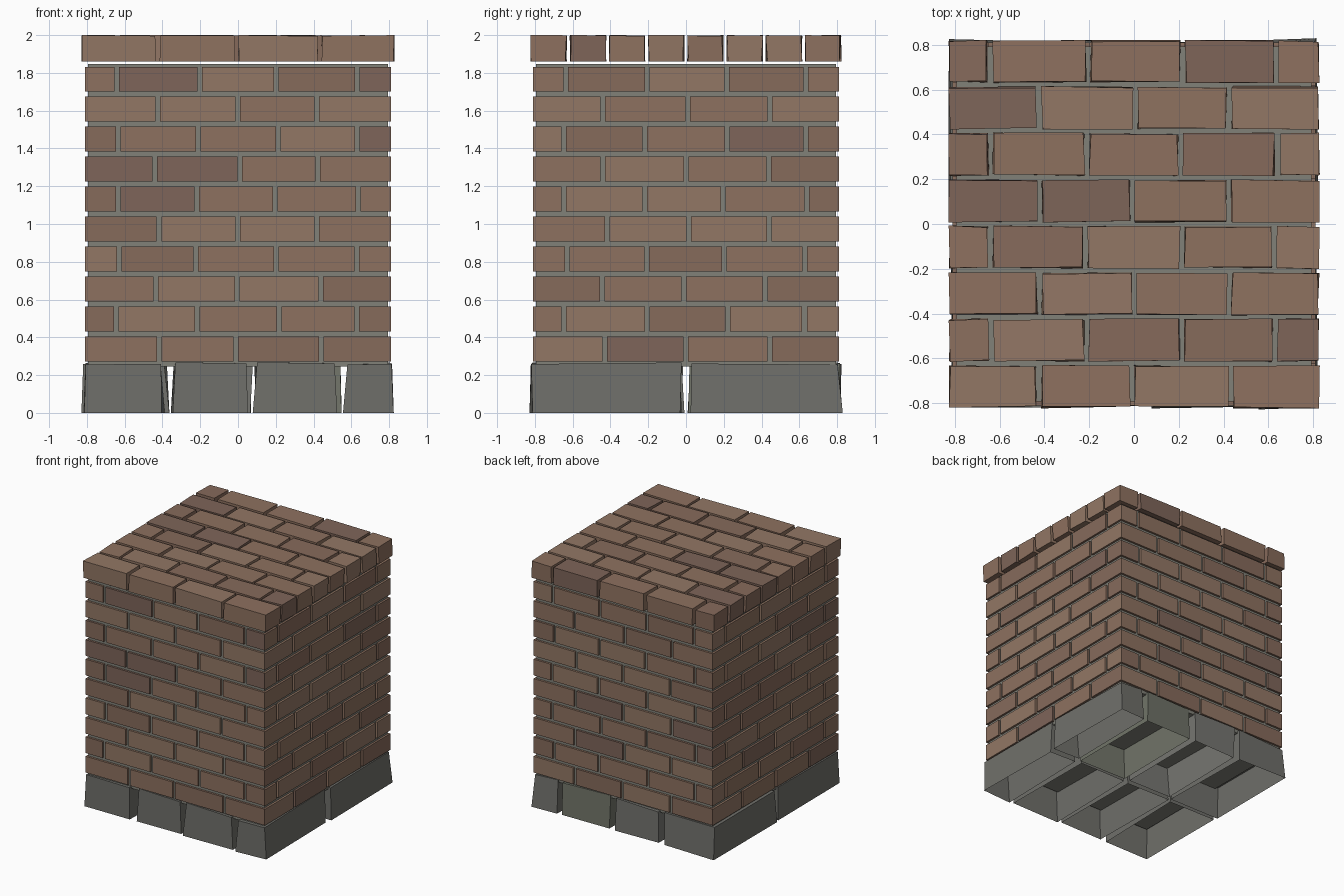
import bpy, bmesh, random
from mathutils import Vector

if "Cube" in bpy.data.objects:
    bpy.data.objects.remove(bpy.data.objects["Cube"])

random.seed(7)


def material(name, rgb):
    m = bpy.data.materials.new(name)
    m.diffuse_color = (*rgb, 1)
    m.use_nodes = True
    m.node_tree.nodes["Principled BSDF"].inputs["Base Color"].default_value = m.diffuse_color
    return m


BRICKS = [material("brick_%d" % i, c) for i, c in enumerate([
    (0.27, 0.165, 0.115), (0.24, 0.145, 0.105), (0.29, 0.185, 0.13), (0.21, 0.13, 0.10)])]
MORTAR = [material("mortar", (0.22, 0.22, 0.19))]
STONES = [material("stone_%d" % i, c) for i, c in enumerate([
    (0.18, 0.18, 0.165), (0.16, 0.16, 0.145), (0.165, 0.175, 0.14)])]


def block(bm, lo, hi, jitter=0.0, taper=0.0, tone=0, bottom=True):
    """Box from lo to hi; corners randomly pulled inwards, top optionally narrowed."""
    def pull():
        return random.uniform(0, jitter)
    v = []
    for z in (0, 1):
        for x, y in ((0, 0), (1, 0), (1, 1), (0, 1)):
            t = taper * z
            v.append(bm.verts.new((
                hi[0] - pull() - t if x else lo[0] + pull() + t,
                hi[1] - pull() - t if y else lo[1] + pull() + t,
                hi[2] - pull() * 0.5 if z else lo[2])))
    quads = [(4, 5, 6, 7), (0, 1, 5, 4), (1, 2, 6, 5), (2, 3, 7, 6), (3, 0, 4, 7)]
    if bottom:
        quads.append((3, 2, 1, 0))
    for q in quads:
        bm.faces.new([v[i] for i in q]).material_index = tone


def finish(name, bm, mats):
    me = bpy.data.meshes.new(name)
    bm.to_mesh(me)
    bm.free()
    for m in mats:
        me.materials.append(m)
    ob = bpy.data.objects.new(name, me)
    bpy.context.collection.objects.link(ob)


def spans(half, odd, gap, wobble):
    """Start/end of each brick along one running-bond row."""
    seams = [-0.64, -0.21, 0.21, 0.635] if odd else [-0.43, 0.0, 0.43]
    cuts = [s + random.uniform(-wobble, wobble) for s in seams]
    starts = [-half] + [c + gap / 2 for c in cuts]
    ends = [c - gap / 2 for c in cuts] + [half]
    return list(zip(starts, ends))


def tone():
    return random.choices(range(4), (4, 3, 3, 1))[0]


# Mortar core
bm = bmesh.new()
block(bm, (-0.793, -0.793, 0.245), (0.793, 0.793, 1.848))
finish("mortar_core", bm, MORTAR)

# Wall bricks: ten running-bond courses around four sides
OUT, DEPTH, END = 0.81, 0.1, 0.807
for c in range(10):
    bm = bmesh.new()
    z0 = 0.273 + c * 0.1586
    z1 = z0 + 0.132
    for side in (-1, 1):
        d0, d1 = sorted((side * OUT, side * (OUT - DEPTH)))
        for a, b in spans(END, c % 2, 0.024, 0.014):
            block(bm, (a, d0, z0), (b, d1, z1), tone=tone())
        for a, b in spans(END, c % 2, 0.024, 0.014):
            block(bm, (d0, a, z0), (d1, b, z1), tone=tone())
    finish("brick_course_%d" % (c + 1), bm, BRICKS)

# Cap: eight rows of loose, slightly crooked bricks
bm = bmesh.new()
pitch = 1.66 / 8
for r in range(8):
    y0 = -0.83 + r * pitch
    for a, b in spans(0.83, r % 2, 0.014, 0.008):
        block(bm, (a, y0 + 0.006, 1.86), (b, y0 + pitch - 0.006, 2.0),
              jitter=0.011, tone=tone())
finish("cap_bricks", bm, BRICKS)

# Base: two rows of four rough stones, hollow underneath
bm = bmesh.new()
columns = [(-0.83, -0.385), (-0.36, 0.06), (0.075, 0.54), (0.55, 0.83)]
for row, (y0, y1) in enumerate([(-0.83, -0.008), (0.008, 0.83)]):
    shift = 0.025 * row
    for i, (a, b) in enumerate(columns):
        a += shift if i else 0
        b += shift if i < 3 else 0
        block(bm, (a, y0, 0), (b, y1, 0.268), jitter=0.025, taper=0.006,
              tone=2 if (row, i) == (1, 2) else random.randrange(2), bottom=False)
finish("base_stones", bm, STONES)
